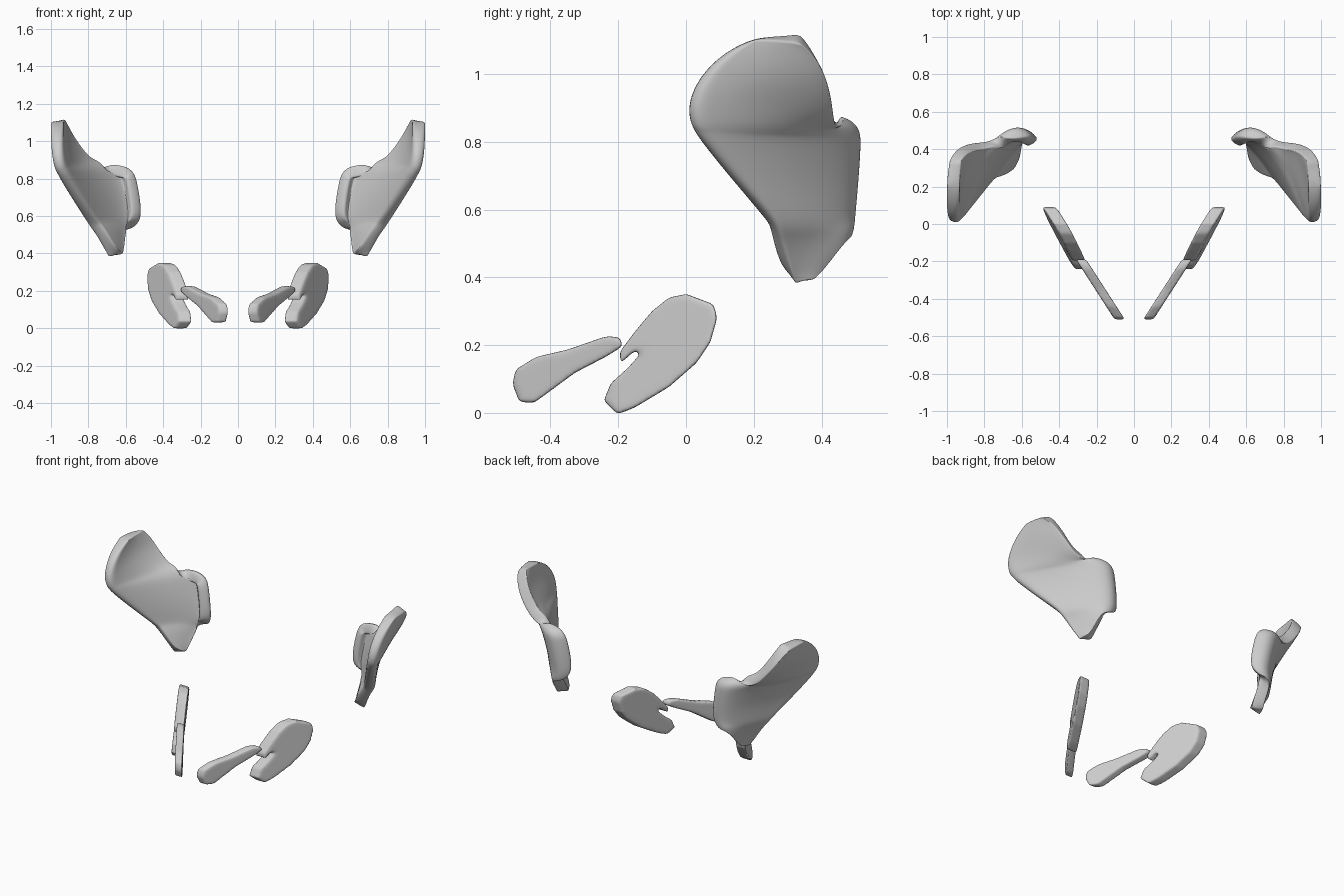
import bpy
import bmesh
from mathutils import Matrix, Vector

default_cube = bpy.data.objects.get("Cube")
if default_cube:
    bpy.data.objects.remove(default_cube, do_unlink=True)

# One plain grey for every part
grey = bpy.data.materials.new("light grey")
grey.use_nodes = True
colour = (0.6, 0.6, 0.6, 1)
grey.diffuse_color = colour
grey.node_tree.nodes["Principled BSDF"].inputs["Base Color"].default_value = colour


def add_object(name, mesh):
    obj = bpy.data.objects.new(name, mesh)
    bpy.context.scene.collection.objects.link(obj)
    return obj


def mesh_from_bmesh(name, bm):
    bmesh.ops.recalc_face_normals(bm, faces=bm.faces)
    mesh = bpy.data.meshes.new(name)
    bm.to_mesh(mesh)
    bm.free()
    return mesh


def bake(obj):
    """Replace the modifier stack with its resulting mesh."""
    depsgraph = bpy.context.evaluated_depsgraph_get()
    mesh = bpy.data.meshes.new_from_object(obj.evaluated_get(depsgraph))
    obj.modifiers.clear()
    obj.data = mesh


def fit(mesh, low, high):
    """Stretch the mesh so that it exactly fills the given box."""
    for axis in range(3):
        values = [v.co[axis] for v in mesh.vertices]
        start, size = min(values), max(values) - min(values)
        scale = (high[axis] - low[axis]) / size
        for v in mesh.vertices:
            v.co[axis] = low[axis] + (v.co[axis] - start) * scale


def finish_pair(obj, part):
    """Smooth and colour the left part, then add its mirrored twin."""
    mesh = obj.data
    mesh.materials.clear()
    mesh.materials.append(grey)
    mesh.polygons.foreach_set("material_index", [0] * len(mesh.polygons))
    mesh.polygons.foreach_set("use_smooth", [True] * len(mesh.polygons))
    obj.name = "left_" + part
    twin = mesh.copy()
    twin.transform(Matrix.Scale(-1, 4, Vector((1, 0, 0))))
    twin.flip_normals()
    add_object("right_" + part, twin)


def lofted_shell(part, rows, thickness, low, high):
    """Skin level rows of plan points into a soft-edged curved plate."""
    bm = bmesh.new()
    grid = [[bm.verts.new((x, y, z)) for x, y in points] for z, *points in rows]
    for lower, upper in zip(grid, grid[1:]):
        for i in range(len(lower) - 1):
            bm.faces.new((lower[i], lower[i + 1], upper[i + 1], upper[i]))
    obj = add_object(part, mesh_from_bmesh(part, bm))
    obj.modifiers.new("surface", "SUBSURF").levels = 2
    solid = obj.modifiers.new("thickness", "SOLIDIFY")
    solid.thickness = thickness
    solid.offset = 0
    obj.modifiers.new("rounding", "SUBSURF").levels = 2
    bake(obj)
    fit(obj.data, low, high)
    finish_pair(obj, part)


def pebble_plate(part, outline, thickness, place, low, high):
    """Extrude a side outline, soften it, then swing it into place."""
    bm = bmesh.new()
    half = thickness / 2
    face = bm.faces.new([bm.verts.new((-half, y, z)) for y, z in outline])
    extruded = bmesh.ops.extrude_face_region(bm, geom=[face])["geom"]
    moved = [v for v in extruded if isinstance(v, bmesh.types.BMVert)]
    bmesh.ops.translate(bm, verts=moved, vec=(thickness, 0, 0))
    obj = add_object(part, mesh_from_bmesh(part, bm))
    remesh = obj.modifiers.new("even skin", "REMESH")
    remesh.mode = "VOXEL"
    remesh.voxel_size = 0.007
    soften = obj.modifiers.new("soften", "SMOOTH")
    soften.factor = 0.5
    soften.iterations = 14
    bake(obj)
    for v in obj.data.vertices:
        v.co.x += place(v.co.y, v.co.z)
    fit(obj.data, low, high)
    finish_pair(obj, part)


# Large wings: each row is height, front edge, middle, rear fold, flange edge
lofted_shell("large_wing", [
    (.385, (.66, .31), (.66, .325), (.655, .34), (.65, .35)),
    (.42, (.69, .285), (.67, .32), (.65, .36), (.635, .38)),
    (.5, (.735, .26), (.69, .33), (.65, .41), (.63, .44)),
    (.54, (.765, .25), (.7, .35), (.62, .47), (.6, .46)),
    (.57, (.79, .235), (.71, .36), (.59, .49), (.54, .42)),
    (.68, (.86, .14), (.74, .34), (.6, .51), (.55, .42)),
    (.81, (.935, .035), (.8, .33), (.63, .52), (.57, .43)),
    (.84, (.945, .02), (.83, .32), (.65, .51), (.59, .44)),
    (.86, (.955, .01), (.87, .27), (.8, .37), (.77, .425)),
    (.92, (.965, .005), (.91, .22), (.85, .39), (.83, .41)),
    (1, (.965, .04), (.945, .23), (.905, .37), (.89, .4)),
    (1.07, (.965, .11), (.955, .25), (.935, .34), (.93, .37)),
    (1.115, (.96, .2), (.96, .26), (.955, .3), (.955, .33)),
], .065, (.52, .01, .385), (1, .515, 1.115))

# Small notched plates in the middle
pebble_plate("notched_plate", [
    (-.24, .04), (-.2, 0), (-.15, .02), (-.05, .08), (.03, .15), (.07, .21),
    (.09, .28), (.08, .32), (0, .35), (-.05, .34), (-.1, .3), (-.15, .24),
    (-.195, .18), (-.19, .15), (-.15, .185), (-.125, .185), (-.17, .135),
    (-.22, .09),
], .075, lambda y, z: .29 + .62 * (y + .21) - .1 * (z - .1),
    (.25, -.24, 0), (.485, .09, .35))

# Slender front strips, thick at the front and narrow at the rear
pebble_plate("front_strip", [
    (-.51, .09), (-.5, .13), (-.44, .165), (-.35, .185), (-.24, .222),
    (-.2, .22), (-.19, .195), (-.24, .165), (-.33, .12), (-.4, .07),
    (-.45, .035), (-.49, .04),
], .06, lambda y, z: .08 + .72 * (y + .5),
    (.055, -.51, .03), (.305, -.19, .225))
